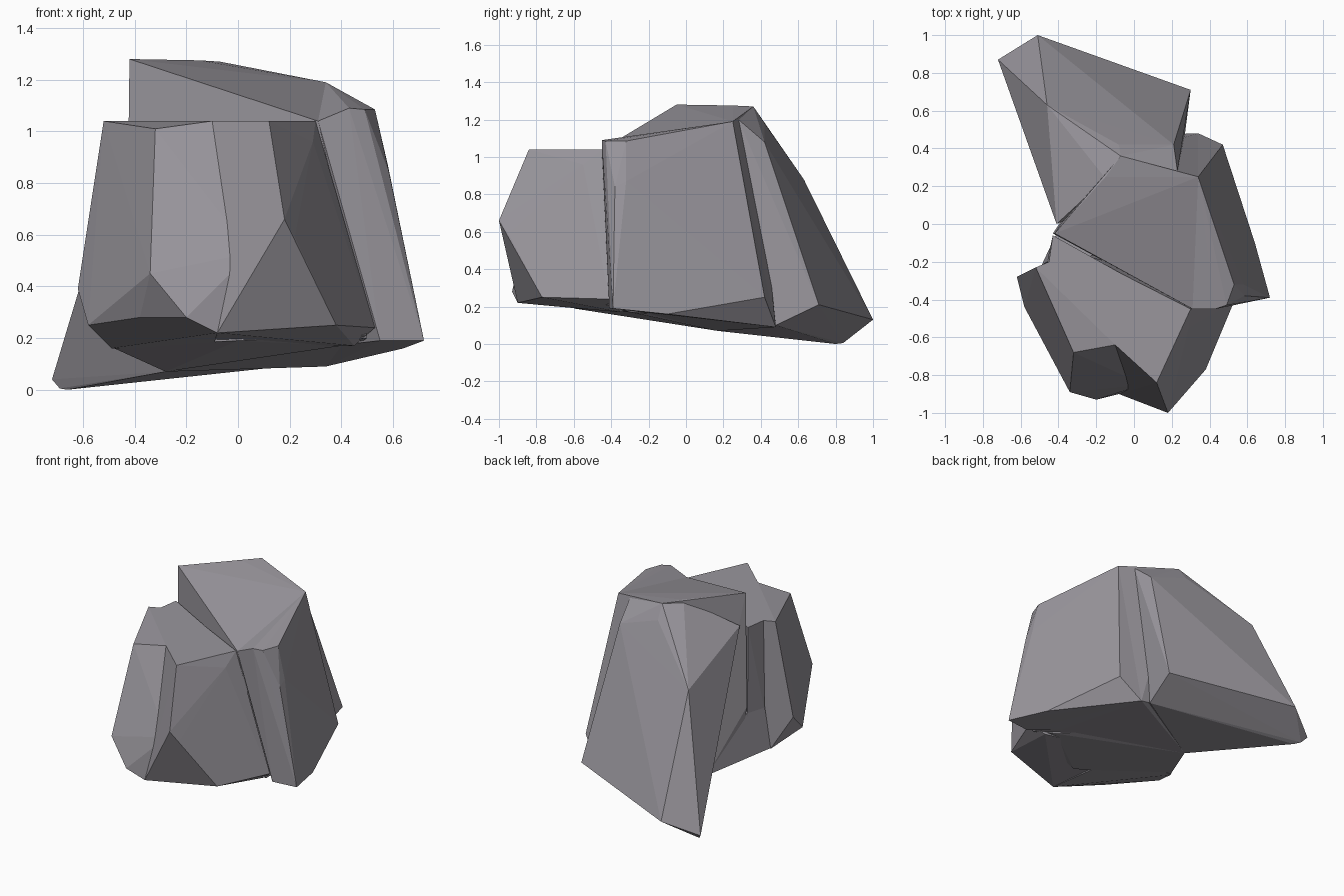
import bpy, bmesh

stone = bpy.data.materials.new("stone")
stone.diffuse_color = (.32, .305, .335, 1)


def chunk(name, corners):
    """Flat-faced rock chunk: convex hull around a few corner points."""
    bm = bmesh.new()
    for c in corners:
        bm.verts.new(c)
    res = bmesh.ops.convex_hull(bm, input=bm.verts)
    junk = {g for g in res["geom_interior"] + res["geom_unused"]
            if isinstance(g, bmesh.types.BMVert) and g.is_valid}
    bmesh.ops.delete(bm, geom=list(junk), context='VERTS')
    bmesh.ops.recalc_face_normals(bm, faces=bm.faces)
    me = bpy.data.meshes.new(name)
    bm.to_mesh(me)
    bm.free()
    me.materials.append(stone)
    ob = bpy.data.objects.new(name, me)
    bpy.context.collection.objects.link(ob)
    return ob


# Front block, left half (up to the crease in the front face)
chunk("front_left_chunk", [
    (-.52, -.23, 1.04), (-.45, -.20, 1.04), (-.32, -.68, 1.01), (-.10, -.64, 1.04),
    (-.10, -.25, 1.04), (-.62, -.28, .39), (-.58, -.44, .25), (-.34, -.89, .45),
    (-.20, -.93, .28), (-.08, -.90, .22), (.05, -.85, .53), (-.38, -.75, .28),
    (-.49, -.22, .16), (-.10, -.15, .15)])

# Front block, right half with its forward nose
chunk("front_right_chunk", [
    (-.25, -.17, 1.04), (-.10, -.64, 1.04), (.12, -.84, 1.04), (.19, -.68, 1.04),
    (.30, -.45, 1.04), (.29, -.55, .96), (.18, -1.0, .66), (.22, -.95, .59),
    (.05, -.85, .53), (-.08, -.90, .22), (.38, -.77, .25), (.53, -.41, .24),
    (-.30, -.15, .17), (.45, -.35, .17)])

# Stone filling the cleft between front and middle, and its sloping floor
chunk("cleft_fill", [
    (-.43, -.06, 1.04), (-.45, -.20, 1.04), (0, -.30, 1.04),
    (-.42, -.07, .42), (-.46, -.20, .42), (0, -.30, .42)])
chunk("cleft_floor", [
    (-.42, -.07, .45), (-.46, -.20, .45), (-.49, -.22, .165), (-.36, -.06, .16),
    (-.28, .17, .07), (.10, .10, .14), (.40, -.30, .17), (.50, -.42, .21),
    (0, -.60, .19), (0, -.30, .45)])

# Tall middle block: top slopes down to a low corner, then a side shoulder
low_corner, back_corner = (.31, -.45, 1.04), (.34, .25, 1.19)
chunk("middle_chunk", [
    low_corner, back_corner,
    (-.42, -.05, 1.28), (-.15, .25, 1.275), (-.07, .36, 1.27), (.24, .25, 1.20),
    (.50, -.41, .20), (.34, .48, .09), (.28, .48, .10), (-.43, -.05, .50),
    (-.36, -.07, .17), (-.28, .17, .07)])
chunk("right_shoulder", [
    low_corner, back_corner,
    (.43, -.45, 1.09), (.49, -.43, 1.085), (.53, -.32, 1.085), (.58, -.32, .87),
    (.52, -.42, .89), (.585, -.38, .84), (.72, -.39, .19), (.55, -.41, .19),
    (.64, -.10, .16), (.60, -.03, .25), (.47, .42, .25), (.34, .48, .09),
    (.10, .10, .14), (.10, -.20, 1.0)])

# Back wedge sloping down to the pointed foot
chunk("back_wedge", [
    (-.15, .24, 1.27), (-.07, .36, 1.27), (-.08, .42, 1.18), (.23, .28, 1.20),
    (.21, .42, 1.08), (-.46, .63, .88), (-.41, 0, 1.07), (-.40, .30, .93),
    (-.41, .36, .45), (-.51, 1.0, .13), (-.72, .87, .04), (-.69, .84, .005),
    (-.66, .80, 0), (.23, .69, .32), (.30, .71, .21), (.27, .48, .10),
    (-.28, .17, .07)])
